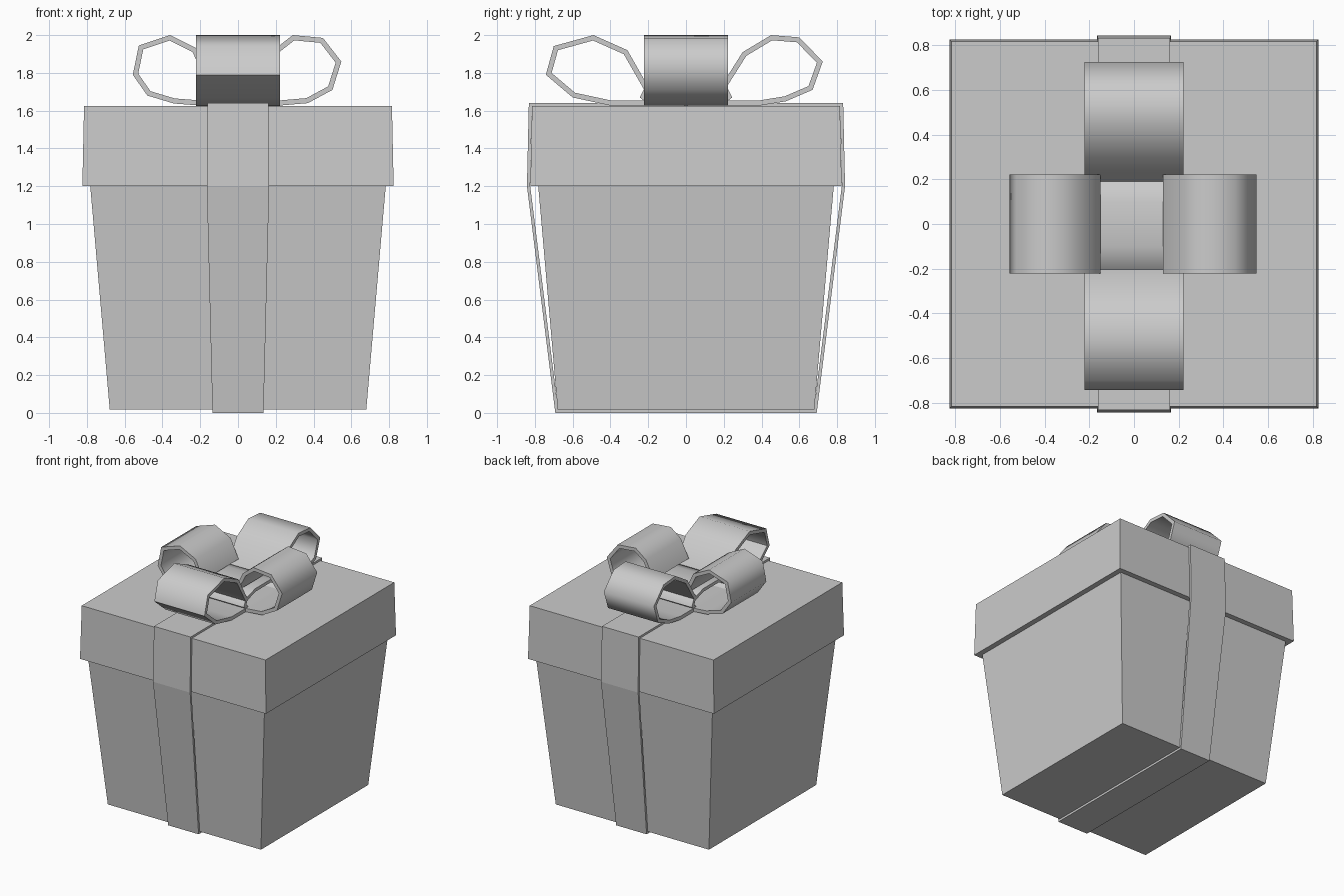
import bpy
from math import radians

if "Cube" in bpy.data.objects:
    bpy.data.objects.remove(bpy.data.objects["Cube"])


def make(name, verts, faces):
    me = bpy.data.meshes.new(name)
    me.from_pydata(verts, [], faces)
    me.update()
    ob = bpy.data.objects.new(name, me)
    bpy.context.collection.objects.link(ob)
    return ob


def tapered_box(name, z0, h0, z1, h1):
    corners = [(-1, -1), (1, -1), (1, 1), (-1, 1)]
    verts = [(x * h, y * h, z) for z, h in ((z0, h0), (z1, h1)) for x, y in corners]
    faces = [(3, 2, 1, 0), (4, 5, 6, 7)]
    faces += [(i, (i + 1) % 4, (i + 1) % 4 + 4, i + 4) for i in range(4)]
    return make(name, verts, faces)


def band(name, path, thickness, angle=0, closed=False, smooth=True):
    """Strip along (u, z, half width) points, counter-clockwise, thickened inwards."""
    verts = [(u, s * w, z) for u, z, w in path for s in (-1, 1)]
    n = len(path)
    faces = []
    for i in range(n if closed else n - 1):
        j = (i + 1) % n
        faces.append((2 * i, 2 * i + 1, 2 * j + 1, 2 * j))
    ob = make(name, verts, faces)
    ob.rotation_euler.z = radians(angle)
    mod = ob.modifiers.new("thickness", "SOLIDIFY")
    mod.thickness = thickness
    mod.offset = -1
    mod.use_even_offset = True
    if smooth:
        bpy.ops.object.select_all(action="DESELECT")
        ob.select_set(True)
        bpy.context.view_layer.objects.active = ob
        bpy.ops.object.modifier_apply(modifier=mod.name)
        bpy.ops.object.shade_smooth_by_angle(angle=radians(65))
    return ob


# Box body and lid
tapered_box("box_body", 0.017, 0.679, 1.21, 0.783)
tapered_box("box_lid", 1.2, 0.824, 1.625, 0.815)

# Ribbon wrapped front to back
half = [(0.692, 0.0, 0.135), (0.842, 1.2, 0.165), (0.832, 1.641, 0.162)]
ribbon = half + [(-u, z, w) for u, z, w in reversed(half)]
band("ribbon", ribbon, 0.017, 90, closed=True, smooth=False)

# Bow loops: angle about z, then (distance, height) outline of each loop
loops = {
    "bow_loop_right": (0, [(0.0, 1.626), (0.22, 1.627), (0.37, 1.64), (0.5, 1.71),
                           (0.547, 1.86), (0.45, 1.985), (0.29, 2.0),
                           (0.2, 1.93), (0.13, 1.79)]),
    "bow_loop_left": (180, [(0.0, 1.626), (0.2, 1.627), (0.34, 1.638), (0.48, 1.68),
                            (0.557, 1.79), (0.525, 1.945), (0.36, 2.0),
                            (0.22, 1.93), (0.15, 1.78)]),
    "bow_loop_back": (90, [(0.0, 1.626), (0.39, 1.627), (0.53, 1.65), (0.67, 1.71),
                           (0.724, 1.86), (0.6, 1.988), (0.45, 2.0),
                           (0.3, 1.91), (0.18, 1.72)]),
    "bow_loop_front": (-90, [(0.0, 1.626), (0.4, 1.627), (0.6, 1.67), (0.742, 1.79),
                             (0.7, 1.942), (0.49, 2.0), (0.31, 1.92), (0.19, 1.71)]),
}
for name, (angle, pts) in loops.items():
    band(name, [(u, z, 0.222) for u, z in pts], 0.027, angle)

# Rounded knot in the middle of the bow
side = [(0.19, 1.628), (0.245, 1.67), (0.215, 1.73), (0.1, 1.765)]
knot = side + [(-u, z) for u, z in reversed(side)]
band("bow_knot", [(u, z, 0.222) for u, z in knot], 0.025, 90, closed=True)
